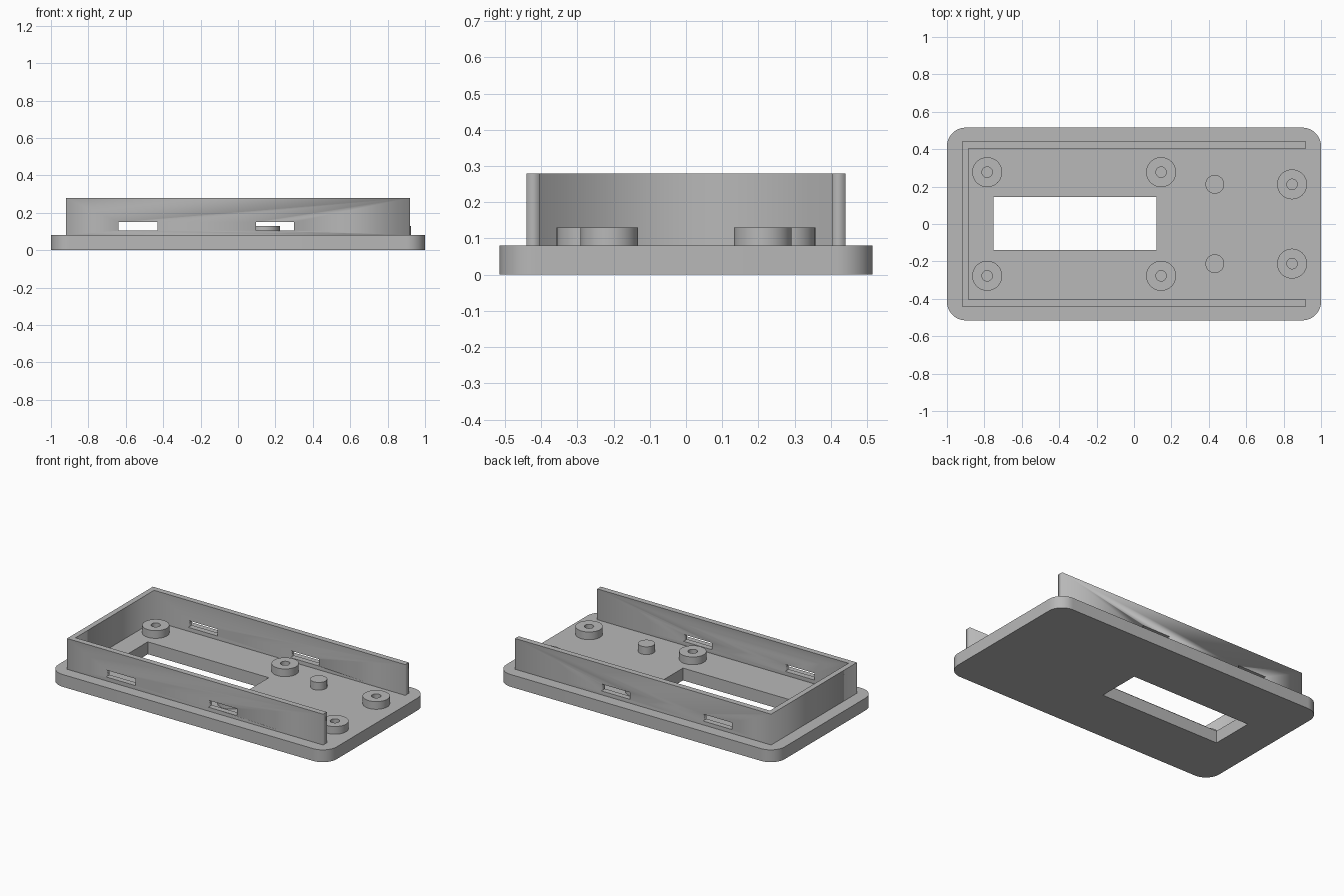
import bpy, bmesh
from math import cos, sin, pi

cube = bpy.data.objects.get("Cube")
if cube:
    bpy.data.objects.remove(cube, do_unlink=True)

gray = bpy.data.materials.new("plain gray")
gray.use_nodes = True
gray.diffuse_color = (0.48, 0.48, 0.48, 1)
gray.node_tree.nodes["Principled BSDF"].inputs["Base Color"].default_value = gray.diffuse_color


def rect(x0, x1, y0, y1):
    return [(x0, y0), (x1, y0), (x1, y1), (x0, y1)]


def arc(x, y, r, start=0, sweep=2 * pi, steps=48, closed=True):
    n = steps if closed else steps + 1
    return [(x + r * cos(start + sweep * i / steps),
             y + r * sin(start + sweep * i / steps)) for i in range(n)]


def rounded_rect(hx, hy, r):
    corners = [(1, 1), (-1, 1), (-1, -1), (1, -1)]
    return [p for i, (sx, sy) in enumerate(corners)
            for p in arc(sx * (hx - r), sy * (hy - r), r, i * pi / 2, pi / 2, 16, False)]


def extrude(name, outlines, z0, z1):
    """Extrude a flat outline; any further outlines become holes."""
    curve = bpy.data.curves.new(name, "CURVE")
    curve.dimensions = "2D"
    curve.fill_mode = "BOTH"
    curve.extrude = (z1 - z0) / 2
    for points in outlines:
        spline = curve.splines.new("POLY")
        spline.points.add(len(points) - 1)
        for target, (x, y) in zip(spline.points, points):
            target.co = (x, y, 0, 1)
        spline.use_cyclic_u = True
    temp = bpy.data.objects.new(name + " outline", curve)
    bpy.context.collection.objects.link(temp)
    bpy.context.view_layer.update()
    mesh = bpy.data.meshes.new_from_object(
        temp.evaluated_get(bpy.context.evaluated_depsgraph_get()))
    bpy.data.objects.remove(temp, do_unlink=True)
    # Weld caps to sides and set the part on its base height
    bm = bmesh.new()
    bm.from_mesh(mesh)
    bmesh.ops.remove_doubles(bm, verts=bm.verts, dist=1e-5)
    bmesh.ops.translate(bm, verts=bm.verts, vec=(0, 0, (z0 + z1) / 2))
    bmesh.ops.recalc_face_normals(bm, faces=bm.faces)
    bm.to_mesh(mesh)
    bm.free()
    mesh.name = name
    mesh.materials.clear()
    mesh.materials.append(gray)
    obj = bpy.data.objects.new(name, mesh)
    bpy.context.collection.objects.link(obj)
    return obj


def smooth(obj):
    bpy.ops.object.select_all(action="DESELECT")
    obj.select_set(True)
    bpy.context.view_layer.objects.active = obj
    bpy.ops.object.shade_smooth_by_angle(angle=pi / 6)


PLATE_TOP, BOSS_TOP, WALL_TOP = 0.08, 0.13, 0.28

# Rounded base plate with a rectangular window
plate = extrude("base_plate", [rounded_rect(1, 0.515, 0.1),
                               rect(-0.75, 0.12, -0.14, 0.145)], 0, PLATE_TOP)
smooth(plate)

# Wall around three sides, open at the +x end
wall = extrude("wall", [[(0.92, -0.44), (0.92, -0.403), (-0.885, -0.403), (-0.885, 0.403),
                         (0.92, 0.403), (0.92, 0.44), (-0.92, 0.44), (-0.92, -0.44)]],
               PLATE_TOP, WALL_TOP)

# Slots through both long walls
for x0, x1 in ((-0.64, -0.43), (0.095, 0.3)):
    cutter = extrude("slot_cutter", [rect(x0, x1, -0.6, 0.6)], 0.105, 0.15)
    cutter.hide_render = True
    mod = wall.modifiers.new("slot", "BOOLEAN")
    mod.operation = "DIFFERENCE"
    mod.solver = "EXACT"
    mod.object = cutter
    bpy.context.view_layer.objects.active = wall
    bpy.ops.object.modifier_apply(modifier=mod.name)
    bpy.data.objects.remove(cutter, do_unlink=True)

# Screw bosses and locating pins, mirrored front to back
for side, s in (("back", 1), ("front", -1)):
    for place, x, y in (("right", -0.785, 0.277), ("middle", 0.145, 0.277), ("left", 0.845, 0.212)):
        smooth(extrude(f"{side}_{place}_boss", [arc(x, s * y, 0.08), arc(x, s * y, 0.028)],
                       PLATE_TOP, BOSS_TOP))
    smooth(extrude(f"{side}_pin", [arc(0.432, s * 0.212, 0.05)], PLATE_TOP, BOSS_TOP))
